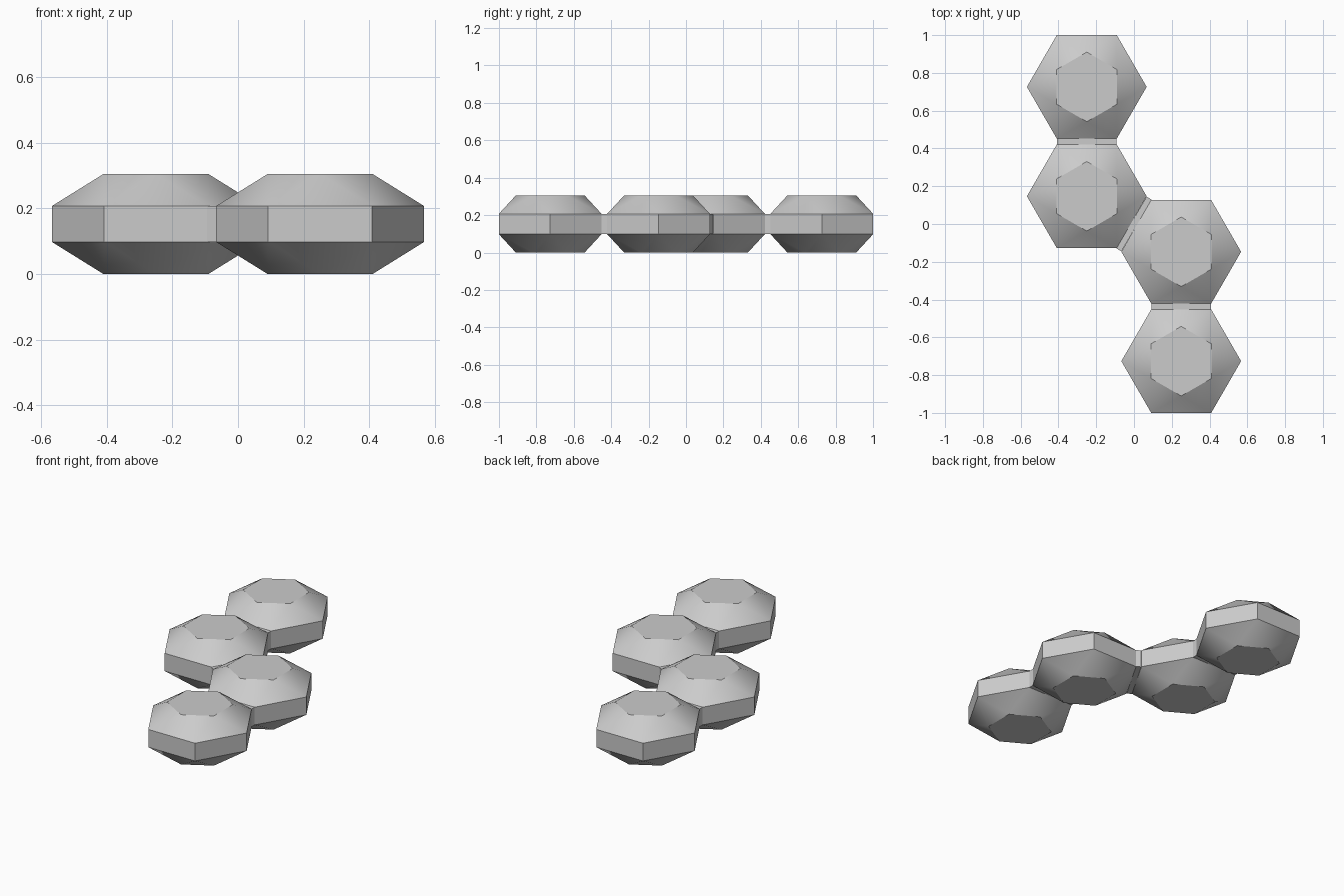
import bpy, bmesh
from math import cos, sin, pi, radians, sqrt, atan2
from mathutils import Matrix, Vector

if "Cube" in bpy.data.objects:
    bpy.data.objects.remove(bpy.data.objects["Cube"])

R_BELT, R_CAP = 0.317, 0.184            # hexagon corner radii
HEIGHT, BELT_LOW, BELT_HIGH = 0.305, 0.098, 0.207
CENTRES = [Vector(c) for c in ((-0.25, 0.726, 0), (-0.25, 0.147, 0),
                               (0.25, -0.147, 0), (0.25, -0.726, 0))]

grey = bpy.data.materials.new("light_grey")
grey.use_nodes = True
colour = (0.6, 0.6, 0.6, 1)
grey.diffuse_color = colour
grey.node_tree.nodes["Principled BSDF"].inputs["Base Color"].default_value = colour


def make_object(name, bm, matrix):
    bmesh.ops.recalc_face_normals(bm, faces=bm.faces)
    mesh = bpy.data.meshes.new(name)
    bm.to_mesh(mesh)
    bm.free()
    mesh.materials.append(grey)
    obj = bpy.data.objects.new(name, mesh)
    obj.matrix_world = matrix
    bpy.context.collection.objects.link(obj)
    return obj


def ring(bm, radius, z, turn):
    return [bm.verts.new((radius * cos(i * pi / 3 + turn),
                          radius * sin(i * pi / 3 + turn), z)) for i in range(6)]


# Faceted cell: upright hexagonal belt with a twisted smaller cap above and below
def make_cell(name, centre):
    bm = bmesh.new()
    low, high = ring(bm, R_BELT, BELT_LOW, 0), ring(bm, R_BELT, BELT_HIGH, 0)
    bottom, top = ring(bm, R_CAP, 0, pi / 6), ring(bm, R_CAP, HEIGHT, pi / 6)
    bm.faces.new(top)
    bm.faces.new(bottom)
    for i in range(6):
        j = (i + 1) % 6
        bm.faces.new((low[i], low[j], high[j], high[i]))
        for belt, cap in ((low, bottom), (high, top)):
            bm.faces.new((belt[i], belt[j], cap[i]))
            bm.faces.new((cap[i], belt[j], cap[j]))
    return make_object(name, bm, Matrix.Translation(centre))


# Thin bridge filling the gap between the facing belt sides of two cells
def make_bridge(name, a, b):
    span = b - a
    gap = span.length - R_BELT * sqrt(3)
    bm = bmesh.new()
    bmesh.ops.create_cube(bm, size=1)
    ends = [f for f in bm.faces if abs(f.normal.x) > 0.9]
    bmesh.ops.delete(bm, geom=ends, context="FACES_ONLY")
    bmesh.ops.scale(bm, verts=bm.verts, vec=(gap, R_BELT, BELT_HIGH - BELT_LOW))
    middle = (a + b) / 2 + Vector((0, 0, (BELT_LOW + BELT_HIGH) / 2))
    return make_object(name, bm, Matrix.Translation(middle)
                       @ Matrix.Rotation(atan2(span.y, span.x), 4, "Z"))


cells = [make_cell(f"cell_{i + 1}", c) for i, c in enumerate(CENTRES)]
for i, (a, b) in enumerate(zip(CENTRES, CENTRES[1:])):
    make_bridge(f"bridge_{i + 1}", a, b)

# Soften the sloping facets, keep belt and cap edges crisp
bpy.ops.object.select_all(action="DESELECT")
for cell in cells:
    cell.select_set(True)
bpy.context.view_layer.objects.active = cells[0]
bpy.ops.object.shade_smooth_by_angle(angle=radians(30))
